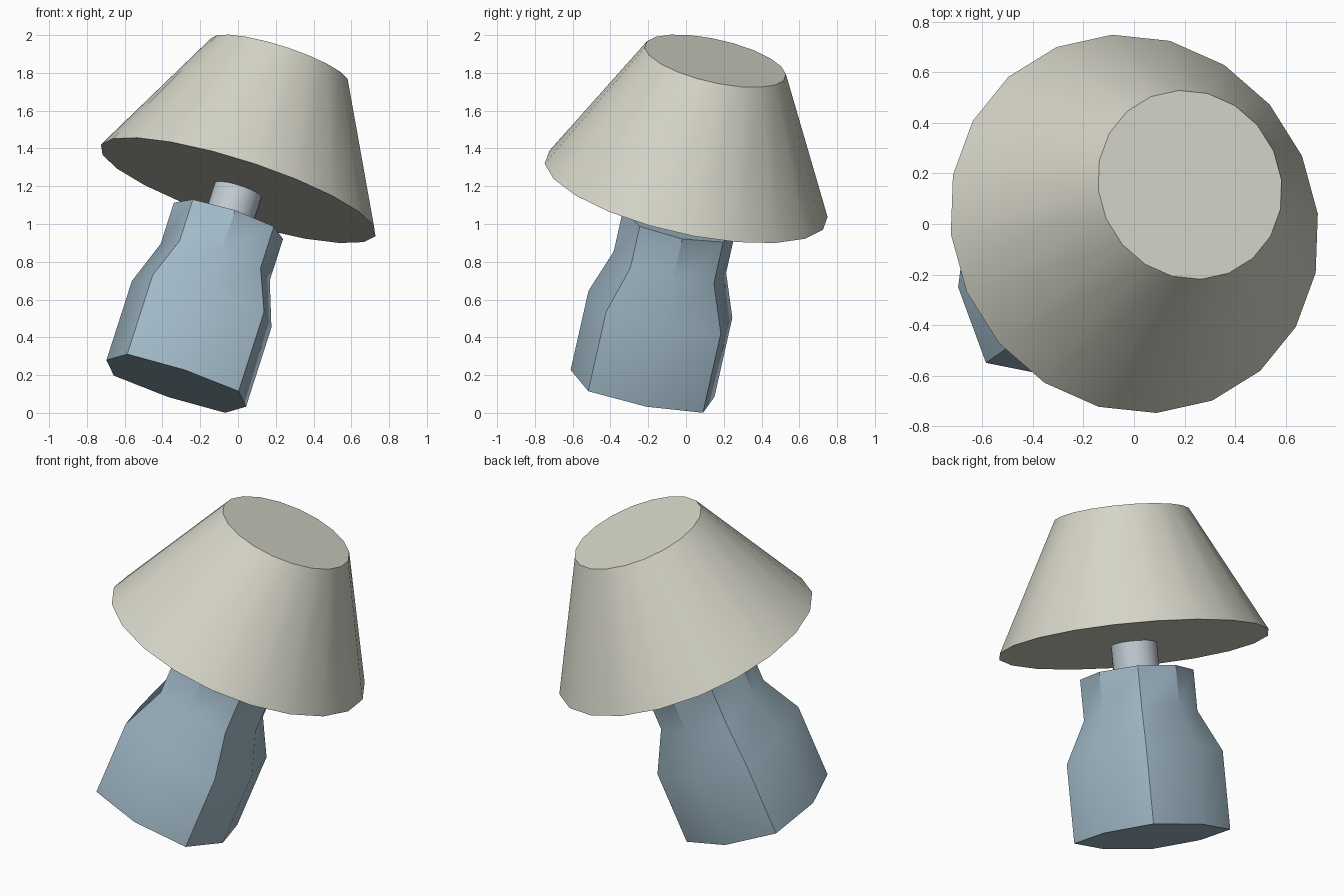
import bpy, bmesh, math
from mathutils import Vector, Matrix

if "Cube" in bpy.data.objects:
    bpy.data.objects.remove(bpy.data.objects["Cube"])

# Tilted lamp frame: origin at base centre, local z along the lamp axis
axis = Vector((0.299, 0.21, 0.931)).normalized()
side = Vector((0.948, 0.052, -0.316))
side = (side - axis * side.dot(axis)).normalized()
fwd = axis.cross(side)
FRAME = Matrix.Translation((-0.327, -0.23, 0.156)) @ Matrix((side, fwd, axis)).transposed().to_4x4()


def loft(name, sides, rings, color, angle):
    """Rings are (height, radius at even points, radius at odd points)."""
    bm = bmesh.new()
    loops = []
    for h, even, odd in rings:
        loop = []
        for i in range(sides):
            a = 2 * math.pi * i / sides
            r = odd if i % 2 else even
            loop.append(bm.verts.new((r * math.cos(a), r * math.sin(a), h)))
        loops.append(loop)
    for lo, hi in zip(loops, loops[1:]):
        for i in range(sides):
            j = (i + 1) % sides
            bm.faces.new((lo[i], lo[j], hi[j], hi[i]))
    bm.faces.new(loops[0][::-1])
    bm.faces.new(loops[-1])
    mesh = bpy.data.meshes.new(name)
    bm.to_mesh(mesh)
    bm.free()
    obj = bpy.data.objects.new(name, mesh)
    bpy.context.collection.objects.link(obj)
    obj.matrix_world = FRAME
    mat = bpy.data.materials.new(name + "_color")
    mat.diffuse_color = (*color, 1)
    mat.use_nodes = True
    mat.node_tree.nodes["Principled BSDF"].inputs["Base Color"].default_value = mat.diffuse_color
    mesh.materials.append(mat)
    bpy.ops.object.select_all(action='DESELECT')
    obj.select_set(True)
    bpy.context.view_layer.objects.active = obj
    bpy.ops.object.shade_smooth_by_angle(angle=math.radians(angle))
    return obj


# Eight-sided bottle-shaped body with stronger corners at the bottom
loft("lamp_body", 8,
     [(0, 0.39, 0.44), (0.45, 0.39, 0.44), (0.69, 0.305, 0.32), (0.925, 0.305, 0.32)],
     (0.36, 0.49, 0.58), 35)

# Short neck between body and shade
loft("lamp_neck", 20, [(0.9, 0.13, 0.13), (1.12, 0.13, 0.13)], (0.54, 0.60, 0.66), 30)

# Closed conical shade
loft("lamp_shade", 20, [(1.098, 0.767, 0.767), (1.834, 0.383, 0.383)], (0.68, 0.67, 0.58), 30)
